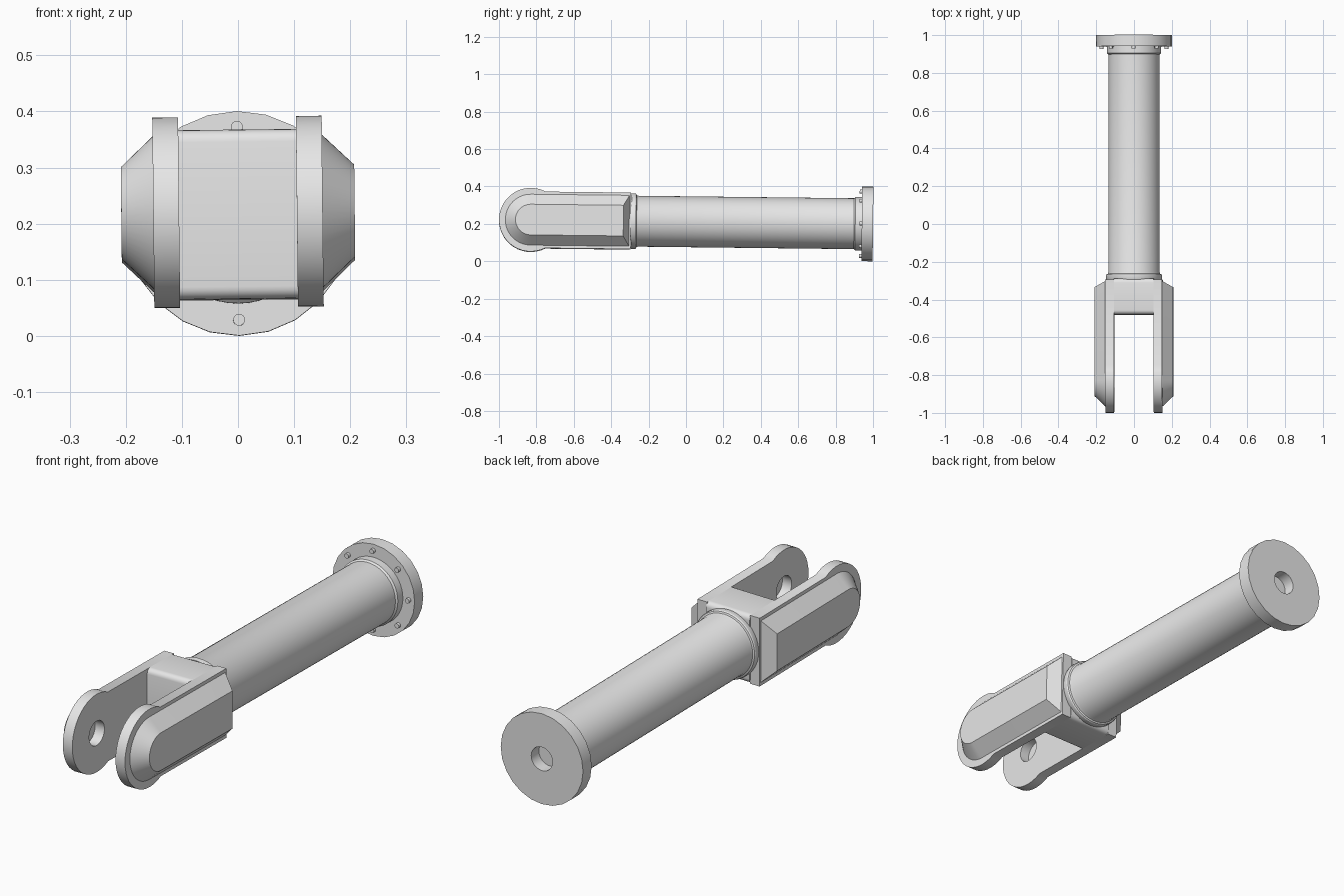
import bpy, bmesh, math
from math import sin, cos, pi
from mathutils import Matrix, Vector

cube = bpy.data.objects.get("Cube")
if cube:
    bpy.data.objects.remove(cube)

steel = bpy.data.materials.new("plain_grey")
steel.use_nodes = True
GREY = (0.8, 0.8, 0.8, 1)
steel.diffuse_color = GREY
steel.node_tree.nodes["Principled BSDF"].inputs["Base Color"].default_value = GREY

# The whole rod leans and rolls very slightly
POSE = (Matrix.Translation((0, 0, 0.2115))
        @ Matrix.Rotation(-0.0115, 4, 'X') @ Matrix.Rotation(-0.011, 4, 'Y'))
EYE_Y = -0.83


def finish(name, bm, angle=30):
    bmesh.ops.recalc_face_normals(bm, faces=bm.faces)
    mesh = bpy.data.meshes.new(name)
    bm.to_mesh(mesh)
    bm.free()
    mesh.materials.append(steel)
    ob = bpy.data.objects.new(name, mesh)
    bpy.context.collection.objects.link(ob)
    ob.matrix_world = POSE
    bpy.ops.object.select_all(action='DESELECT')
    ob.select_set(True)
    bpy.context.view_layer.objects.active = ob
    bpy.ops.object.shade_smooth_by_angle(angle=math.radians(angle))
    return ob


def lathe(name, profile, steps, closed=False):
    """Revolve (radius, y) points around the y axis."""
    bm = bmesh.new()
    verts = [bm.verts.new((0, y, r)) for r, y in profile]
    edges = [bm.edges.new(p) for p in zip(verts, verts[1:])]
    if closed:
        edges.append(bm.edges.new((verts[-1], verts[0])))
    bmesh.ops.spin(bm, geom=verts + edges, cent=(0, 0, 0), axis=(0, 1, 0),
                   angle=2 * pi, steps=steps)
    bmesh.ops.remove_doubles(bm, verts=bm.verts, dist=1e-5)
    return finish(name, bm)


def eye_outline(radius, half, back, n=28):
    """Round-nosed outline in (y, z) that narrows to a straight shank."""
    a = math.asin(half / radius)
    start = pi - a if half == radius else a
    arc = [start + (2 * pi - 2 * start) * i / n for i in range(n + 1)]
    pts = [(EYE_Y + radius * cos(t), radius * sin(t)) for t in arc]
    return pts + [(back, -half), (back, half)]


def loop(bm, pts, x):
    verts = [bm.verts.new((x, y, z)) for y, z in pts]
    return verts, [bm.edges.new((verts[i - 1], v)) for i, v in enumerate(verts)]


# Shaft with end collars
lathe("shaft", [(0, -0.3), (0.147, -0.295), (0.149, -0.289), (0.149, -0.272),
                (0.146, -0.267), (0.139, -0.264), (0.136, -0.255), (0.136, 0.898),
                (0.139, 0.901), (0.143, 0.905), (0.143, 0.945), (0, 0.948)], 48)

# End flange with a blind centre bore
lathe("flange", [(0.052, 0.94), (0.2, 0.94), (0.2, 1.0), (0.052, 1.0)], 24, True)

# Ring of bolt heads
bm = bmesh.new()
for i in range(8):
    a = i * pi / 4
    spot = Matrix.Translation((0.172 * sin(a), 0.936, 0.172 * cos(a)))
    bmesh.ops.create_cone(bm, cap_ends=True, segments=16, radius1=0.0105,
                          radius2=0.0105, depth=0.018,
                          matrix=spot @ Matrix.Rotation(pi / 2, 4, 'X'))
finish("flange_bolts", bm)

# Bridge joining the two fork arms, with rounded edges
bm = bmesh.new()
bmesh.ops.create_cube(bm, size=1, matrix=Matrix.Translation((0, -0.385, 0))
                      @ Matrix.Diagonal((0.212, 0.19, 0.302, 1)))
long_edges = [e for e in bm.edges
              if abs((e.verts[0].co - e.verts[1].co).normalized().x) > 0.9]
bmesh.ops.bevel(bm, geom=long_edges, offset=0.022, segments=5, profile=0.5,
                affect='EDGES')
finish("fork_bridge", bm)

for side, s in (("left", 1), ("right", -1)):
    # Arm plate with a pin bore
    bm = bmesh.new()
    _, rim = loop(bm, eye_outline(0.17, 0.151, -0.295), s * 0.105)
    bore = [(EYE_Y + 0.053 * cos(i * pi / 16), 0.053 * sin(i * pi / 16))
            for i in range(32)]
    _, hole = loop(bm, bore, s * 0.105)
    bmesh.ops.triangle_fill(bm, edges=rim + hole, use_beauty=True)
    out = bmesh.ops.extrude_face_region(bm, geom=bm.faces[:], use_keep_orig=True)
    moved = [g for g in out["geom"] if isinstance(g, bmesh.types.BMVert)]
    bmesh.ops.translate(bm, verts=moved, vec=Vector((s * 0.046, 0, 0)))
    finish(side + "_fork_arm", bm)

    # Chamfered outer cheek closing the bore
    bm = bmesh.new()
    base, _ = loop(bm, eye_outline(0.137, 0.137, -0.303), s * 0.15)
    top, _ = loop(bm, eye_outline(0.082, 0.082, -0.335), s * 0.208)
    bm.faces.new(base)
    bm.faces.new(top)
    for i in range(len(base)):
        bm.faces.new((base[i - 1], base[i], top[i], top[i - 1]))
    finish(side + "_cheek", bm)
